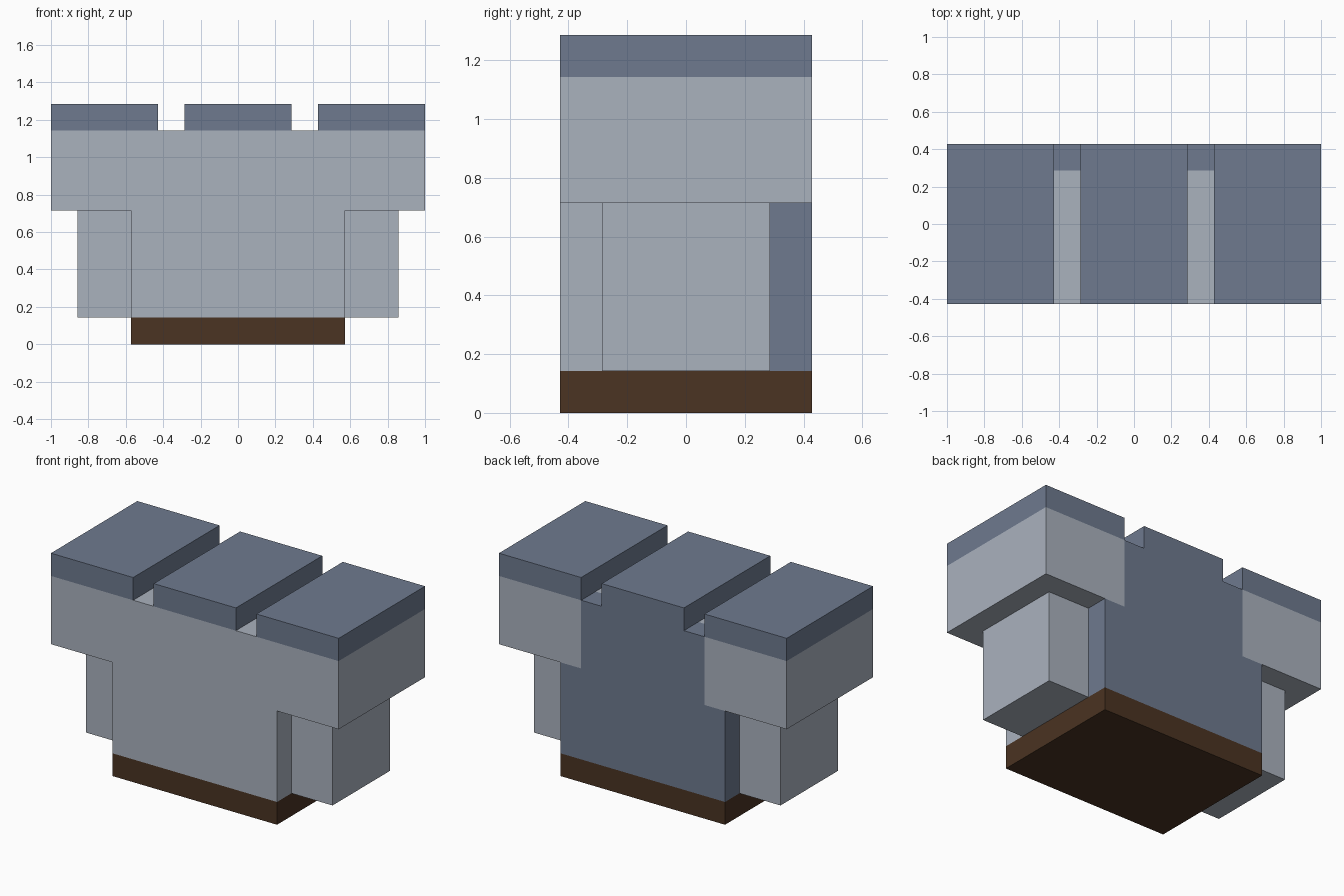
import bpy, bmesh

if "Cube" in bpy.data.objects:
    bpy.data.objects.remove(bpy.data.objects["Cube"])

U = 1 / 7  # grid unit: the tower is 14 x 6 x 9 units


def material(name, rgb):
    m = bpy.data.materials.new(name)
    m.diffuse_color = (*rgb, 1)
    m.use_nodes = True
    m.node_tree.nodes["Principled BSDF"].inputs["Base Color"].default_value = m.diffuse_color
    return m


LIGHT = material("light_stone", (0.402, 0.445, 0.515))
DARK = material("dark_slate", (0.156, 0.195, 0.275))
BROWN = material("brown_earth", (0.069, 0.033, 0.016))


def block_solid(name, xs, ys, zs, filled, pick, mats):
    """Outer skin of the filled cells of a block grid, coloured by a rule."""
    bm = bmesh.new()
    axes = (xs, ys, zs)
    verts = {}

    def vert(idx):
        if idx not in verts:
            verts[idx] = bm.verts.new([axes[a][idx[a]] for a in range(3)])
        return verts[idx]

    def solid(cell):
        if any(not 0 <= cell[a] < len(axes[a]) - 1 for a in range(3)):
            return False
        return filled(*[(axes[a][cell[a]] + axes[a][cell[a] + 1]) / 2 for a in range(3)])

    for i in range(len(xs) - 1):
        for j in range(len(ys) - 1):
            for k in range(len(zs) - 1):
                cell = (i, j, k)
                if not solid(cell):
                    continue
                for a in range(3):
                    b, c = (a + 1) % 3, (a + 2) % 3
                    for side in (0, 1):
                        near = list(cell)
                        near[a] += 2 * side - 1
                        if solid(near):
                            continue
                        ring = []
                        for db, dc in ((0, 0), (1, 0), (1, 1), (0, 1)):
                            idx = list(cell)
                            idx[a] += side
                            idx[b] += db
                            idx[c] += dc
                            ring.append(vert(tuple(idx)))
                        face = bm.faces.new(ring if side else ring[::-1])
                        face.normal_update()
                        face.material_index = pick(face.calc_center_median(), face.normal)
    # Merge flat neighbours of the same colour
    bmesh.ops.dissolve_limit(bm, angle_limit=0.01, verts=bm.verts[:],
                             edges=bm.edges[:], delimit={'MATERIAL'})
    bmesh.ops.scale(bm, vec=(U, U, U), verts=bm.verts)
    me = bpy.data.meshes.new(name)
    bm.to_mesh(me)
    bm.free()
    for m in mats:
        me.materials.append(m)
    ob = bpy.data.objects.new(name, me)
    bpy.context.collection.objects.link(ob)
    return ob


# Tower: narrow trunk, wide parapet, three battlements split by two gaps
def tower_filled(x, y, z):
    x = abs(x)
    if z < 5:
        return x < 4
    return z < 8 or not 2 < x < 3


def tower_colour(c, n):
    if c.z < 1:
        return 2                                   # earth base
    if c.z > 8:
        return 1                                   # battlements
    if n.y > 0.5:
        return 1 if abs(c.x) < 3 or c.z < 5 else 0  # slate back wall
    if c.y > 2 and (c.z == 8 or (abs(n.x) > 0.5 and c.z < 5)):
        return 1                                   # slate wrapping the back edge
    return 0


block_solid("tower_wall", (-7, -4, -3, -2, 2, 3, 4, 7), (-3, 2, 3), (0, 1, 5, 8, 9),
            tower_filled, tower_colour, (LIGHT, DARK, BROWN))

# Side buttresses under the parapet
for label, x0 in (("left", -6), ("right", 4)):
    block_solid(label + "_buttress", (x0, x0 + 2), (-2, 2), (1, 5),
                lambda x, y, z: True, lambda c, n: 0, (LIGHT,))
